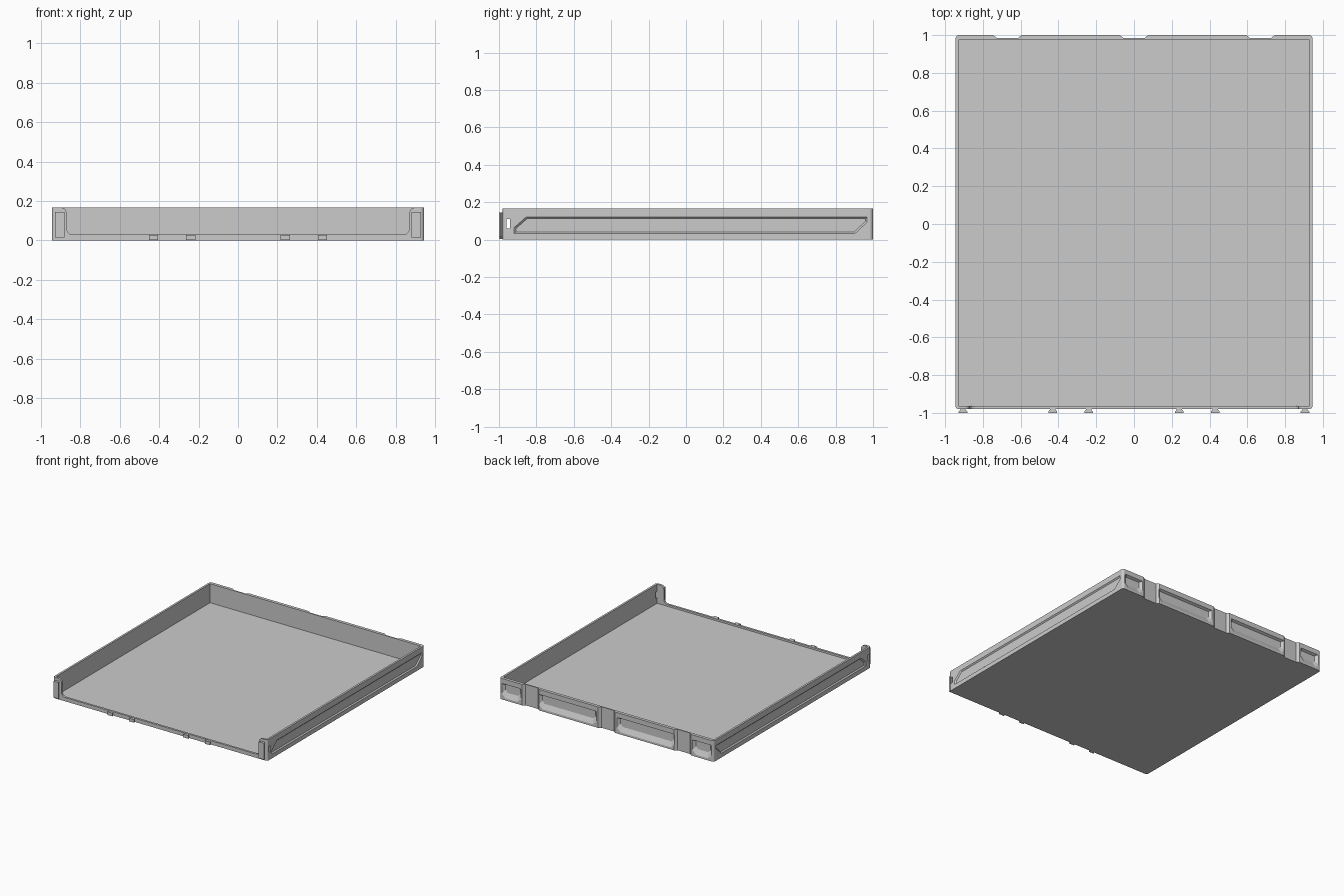
import bpy, bmesh, math

if "Cube" in bpy.data.objects:
    bpy.data.objects.remove(bpy.data.objects["Cube"])


def loft(name, a, b):
    """Closed solid between two matching 3D outlines."""
    bm = bmesh.new()
    va, vb = [bm.verts.new(p) for p in a], [bm.verts.new(p) for p in b]
    n = len(a)
    bm.faces.new(va)
    bm.faces.new(vb)
    for i in range(n):
        bm.faces.new((va[i], va[(i + 1) % n], vb[(i + 1) % n], vb[i]))
    bmesh.ops.recalc_face_normals(bm, faces=bm.faces)
    me = bpy.data.meshes.new(name)
    bm.to_mesh(me)
    bm.free()
    ob = bpy.data.objects.new(name, me)
    bpy.context.collection.objects.link(ob)
    return ob


def box(name, x0, x1, y0, y1, z0, z1):
    o = [(x0, y0), (x1, y0), (x1, y1), (x0, y1)]
    return loft(name, [(x, y, z0) for x, y in o], [(x, y, z1) for x, y in o])


def arc(cx, cz, r, a0, a1, n=5):
    return [(cx + r * math.cos(math.radians(a0 + (a1 - a0) * i / n)),
             cz + r * math.sin(math.radians(a0 + (a1 - a0) * i / n))) for i in range(n + 1)]


def cut(target, cutter):
    cutter.hide_render = True
    m = target.modifiers.new("cut", "BOOLEAN")
    m.operation, m.solver, m.object = "DIFFERENCE", "EXACT", cutter
    bpy.context.view_layer.objects.active = target
    bpy.ops.object.modifier_apply(modifier=m.name)
    bpy.data.objects.remove(cutter)


H, W = 0.167, 0.945

# Tray body with rounded vertical corners
r = 0.018
outline = (arc(W - r, 1 - r, r, 0, 90) + arc(-W + r, 1 - r, r, 90, 180)
           + arc(-W + r, -0.98 + r, r, 180, 270) + arc(W - r, -0.98 + r, r, 270, 360))
tray = loft("tray_body", [(x, y, 0) for x, y in outline], [(x, y, H) for x, y in outline])

# Inside of the tray
cut(tray, box("cavity", -0.929, 0.929, -0.963, 0.975, 0.015, 0.4))

# Open front: low lip with rounded corners between two posts
half = arc(0.84, 0.06, 0.03, 270, 360) + arc(0.9, H - 0.03, 0.03, 180, 90) + [(0.9, 0.3)]
prof = half + [(-x, z) for x, z in reversed(half)]
cut(tray, loft("front_opening", [(x, -1.1, z) for x, z in prof], [(x, -0.95, z) for x, z in prof]))

# Latch slots through both side walls
cut(tray, box("latch_slots", -1.2, 1.2, -0.96, -0.94, 0.06, 0.11))

# Recessed long panels on the sides
outer = [(-0.92, 0.033), (-0.92, 0.065), (-0.855, 0.122), (0.97, 0.122), (0.97, 0.093), (0.905, 0.033)]
inner = [(-0.908, 0.042), (-0.908, 0.06), (-0.85, 0.112), (0.96, 0.112), (0.96, 0.098), (0.9, 0.042)]
for s in (-1, 1):
    cut(tray, loft("side_panel", [(s * (W + 0.001), y, z) for y, z in outer],
                   [(s * (W - 0.009), y, z) for y, z in inner]))

# Sloped pockets in the back wall
def pocket(x0, x1):
    def ring(y, a, b, z0, z1, c):
        return [(a + c, y, z0), (b - c, y, z0), (b, y, z0 + c), (b, y, z1 - 0.005),
                (b - 0.005, y, z1), (a + 0.005, y, z1), (a, y, z1 - 0.005), (a, y, z0 + c)]
    cut(tray, loft("pocket", ring(1.001, x0, x1, 0.015, 0.128, 0.03),
                   ring(0.981, x0 + 0.02, x1 - 0.02, 0.055, 0.118, 0.02)))


for x0, x1 in ((0.09, 0.6), (0.755, 0.925)):
    pocket(x0, x1)
    pocket(-x1, -x0)

# Vertical channels in the back wall
for x in (-0.67, 0, 0.67):
    o = [(x - 0.076, 1.001), (x + 0.076, 1.001), (x + 0.055, 0.984), (x - 0.055, 0.984)]
    cut(tray, loft("channel", [(a, b, -0.1) for a, b in o], [(a, b, 0.3) for a, b in o]))

# Flared connector pegs on the front
def peg(name, x, z0, z1):
    o = [(x - 0.014, -0.975), (x - 0.014, -0.984), (x - 0.023, -0.993), (x - 0.023, -1),
         (x + 0.023, -1), (x + 0.023, -0.993), (x + 0.014, -0.984), (x + 0.014, -0.975)]
    loft(name, [(a, b, z0) for a, b in o], [(a, b, z1) for a, b in o])


for s, side in ((-1, "left"), (1, "right")):
    peg("post_peg_" + side, s * 0.905, 0.015, 0.145)
    peg("lip_peg_outer_" + side, s * 0.43, 0.003, 0.028)
    peg("lip_peg_inner_" + side, s * 0.24, 0.003, 0.028)
